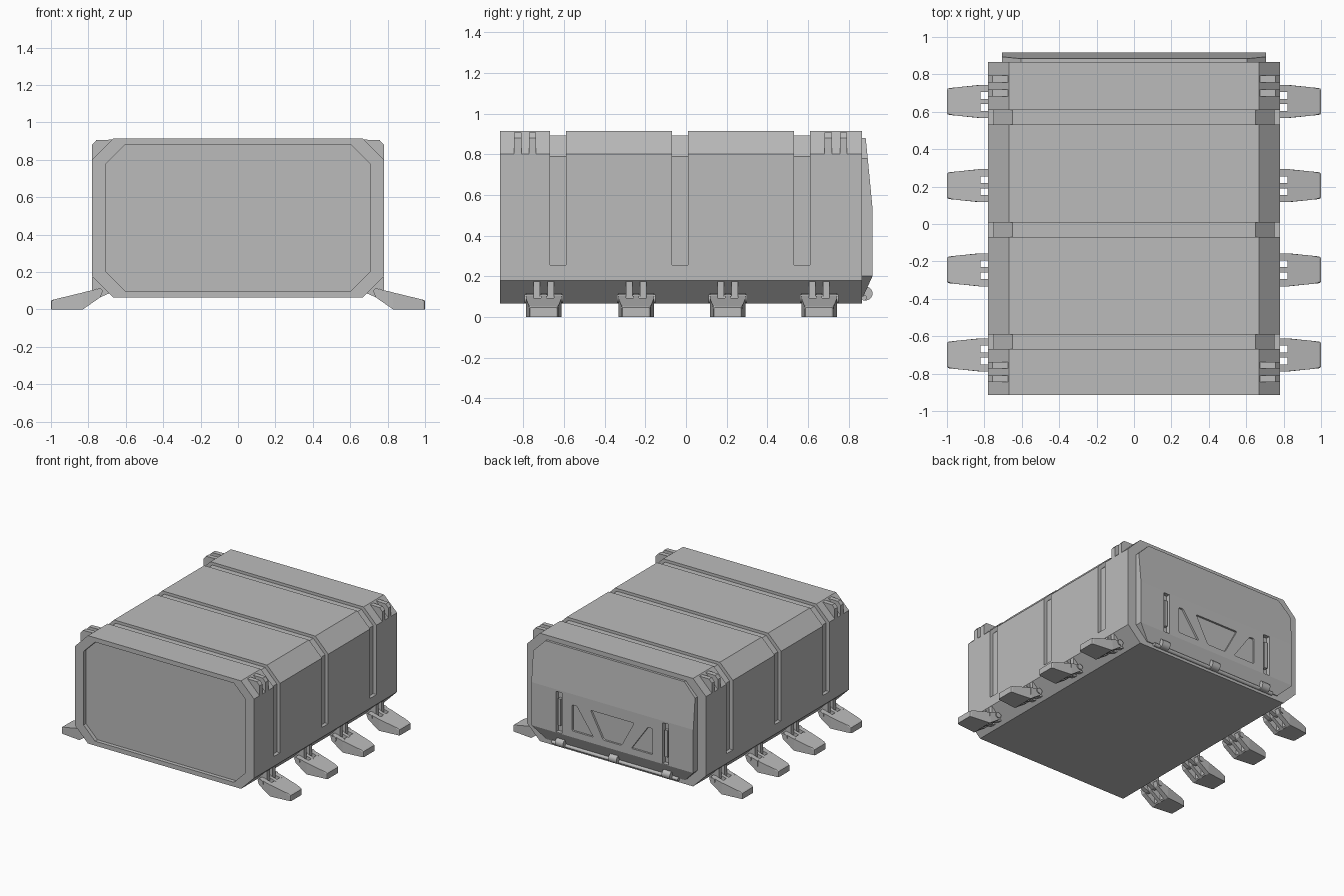
import bpy, bmesh, math
from mathutils import Matrix, Vector

cube = bpy.data.objects.get("Cube")
if cube:
    bpy.data.objects.remove(cube, do_unlink=True)

grey = bpy.data.materials.new("plain_grey")
grey.use_nodes = True
grey.diffuse_color = (0.5, 0.5, 0.5, 1)
grey.node_tree.nodes["Principled BSDF"].inputs["Base Color"].default_value = grey.diffuse_color


def add_prism(bm, pts, y0, y1, rounding=0):
    """Extrude an (x, z) outline from y0 to y1, optionally rounding its corners."""
    a = [bm.verts.new((x, y0, z)) for x, z in pts]
    b = [bm.verts.new((x, y1, z)) for x, z in pts]
    n = len(pts)
    faces = [bm.faces.new(a), bm.faces.new(b[::-1])]
    for i in range(n):
        j = (i + 1) % n
        faces.append(bm.faces.new((a[i], b[i], b[j], a[j])))
    bmesh.ops.recalc_face_normals(bm, faces=faces)
    if rounding:
        edges = [bm.edges.get((a[i], b[i])) for i in range(n)]
        bmesh.ops.bevel(bm, geom=edges, offset=rounding, segments=3,
                        profile=0.5, affect='EDGES')


def add_box(bm, x0, x1, y0, y1, z0, z1):
    add_prism(bm, [(x0, z0), (x1, z0), (x1, z1), (x0, z1)], y0, y1)


def add_rod(bm, center, radius, length, axis, sides=20):
    turn = Matrix.Rotation(math.pi / 2, 4, 'Y' if axis == 'X' else 'X')
    bmesh.ops.create_cone(bm, cap_ends=True, segments=sides, radius1=radius,
                          radius2=radius, depth=length,
                          matrix=Matrix.Translation(center) @ turn)


def make(name, bm, mirror=False, smooth=False):
    mesh = bpy.data.meshes.new(name)
    bm.to_mesh(mesh)
    bm.free()
    ob = bpy.data.objects.new(name, mesh)
    bpy.context.collection.objects.link(ob)
    mesh.materials.append(grey)
    if smooth:
        select(ob)
        bpy.ops.object.shade_smooth_by_angle(angle=math.radians(35))
    if mirror:
        ob.modifiers.new("mirror", 'MIRROR')
    return ob


def select(ob):
    bpy.ops.object.select_all(action='DESELECT')
    ob.select_set(True)
    bpy.context.view_layer.objects.active = ob


def cut(ob, cutter):
    cutter.hide_render = True
    mod = ob.modifiers.new("cut", 'BOOLEAN')
    mod.operation = 'DIFFERENCE'
    mod.solver = 'EXACT'
    mod.object = cutter
    select(ob)
    bpy.ops.object.modifier_apply(modifier=mod.name)
    bpy.data.objects.remove(cutter, do_unlink=True)


def octagon(half, z0, z1, c):
    right = [(half - c, z0), (half, z0 + c), (half, z1 - c), (half - c, z1)]
    return right + [(-x, z) for x, z in reversed(right)]


# Chamfered container body
FRONT, BACK = -0.915, 0.865
bm = bmesh.new()
add_prism(bm, octagon(0.78, 0.065, 0.915, 0.113), FRONT, BACK)
body = make("container_body", bm)

# Three strap grooves over the roof and sides, and the recessed front panel
bm = bmesh.new()
inner = [(0.752, 0.255), (0.752, 0.79), (0.65, 0.893)]
arch = [(1, 0.255)] + inner + [(-x, z) for x, z in reversed(inner)]
arch += [(-1, 0.255), (-1, 1.1), (1, 1.1)]
for y in (-0.63, -0.03, 0.57):
    add_prism(bm, arch, y - 0.039, y + 0.039)
add_prism(bm, octagon(0.705, 0.10, 0.88, 0.10), FRONT - 0.1, FRONT + 0.03)
cut(body, make("groove_cutter", bm))

# Paired fins on the upper corners
bm = bmesh.new()
fin = [(0.78, 0.79), (0.78, 0.88), (0.757, 0.906), (0.668, 0.908), (0.65, 0.88), (0.74, 0.79)]
for y in (-0.828, -0.755, 0.70, 0.775):
    add_prism(bm, fin, y - 0.018, y + 0.018)
make("corner_fins", bm, mirror=True)

# Rear door: octagonal, leaning in at the top and folding in at the bottom
bm = bmesh.new()
rows = [(0.10, 0.605, 0.872), (0.20, 0.705, 0.917), (0.54, 0.705, 0.917),
        (0.78, 0.705, 0.894), (0.88, 0.605, 0.884)]
for z, half, y in rows:
    for s in (-1, 1):
        bm.verts.new((s * half, y, z))
        bm.verts.new((s * half, 0.85, z))
bmesh.ops.convex_hull(bm, input=bm.verts)
bmesh.ops.dissolve_limit(bm, angle_limit=0.02, verts=bm.verts, edges=bm.edges)
door = make("rear_door", bm)

# Recessed truss pattern and handle slots in the door
bm = bmesh.new()
add_prism(bm, [(-0.19, 0.455), (0.19, 0.455), (0.08, 0.25), (-0.08, 0.25)], 0.902, 1, 0.012)
for s in (-1, 1):
    add_prism(bm, [(s * 0.35, 0.455), (s * 0.31, 0.455), (s * 0.165, 0.25), (s * 0.35, 0.25)],
              0.902, 1, 0.01)
    add_box(bm, s * 0.465 - 0.026, s * 0.465 + 0.026, 0.885, 1, 0.205, 0.525)
cut(door, make("door_cutter", bm))

# Door handles standing in the slots
bm = bmesh.new()
add_box(bm, 0.453, 0.477, 0.88, 0.912, 0.26, 0.47)
make("door_handles", bm, mirror=True)

# Door hinges with a rod running through them
bm = bmesh.new()
for x in (-0.465, 0, 0.465):
    add_rod(bm, (x, 0.884, 0.115), 0.034, 0.07, 'X')
add_rod(bm, (0, 0.876, 0.095), 0.014, 1.1, 'X')
make("door_hinges", bm, smooth=True)

# Folding feet, each with lugs on the body and a hinge pin
prong = [(0.735, 0.114), (0.722, 0.1), (0.735, 0.066), (0.83, 0), (0.83, 0.091)]
pad = [(0.82, 0.093), (0.82, 0.007), (0.83, 0), (1.0, 0), (1.0, 0.046), (0.99, 0.052)]
lug = [(0.78, 0.175), (0.78, 0.085), (0.765, 0.066), (0.735, 0.066), (0.68, 0.09)]
feet, lugs, pins = bmesh.new(), bmesh.new(), bmesh.new()
for y in (-0.7, -0.245, 0.205, 0.655):
    foot = bmesh.new()
    add_prism(foot, pad, -0.088, 0.088)
    tips = [e for e in foot.edges if all(v.co.x > 0.98 for v in e.verts)
            and abs(e.verts[0].co.y - e.verts[1].co.y) < 0.01]
    bmesh.ops.bevel(foot, geom=tips, offset=0.012, segments=2, profile=0.5, affect='EDGES')
    for y0, y1 in ((-0.088, -0.05), (-0.014, 0.014), (0.05, 0.088)):
        add_prism(foot, prong, y0, y1)
    for v in foot.verts:
        v.co.y *= 1 - 0.2 * max(0, v.co.x - 0.83) / 0.17
        v.co.y += y
    part = bpy.data.meshes.new("foot_part")
    foot.to_mesh(part)
    foot.free()
    feet.from_mesh(part)
    bpy.data.meshes.remove(part)
    for s in (-1, 1):
        add_prism(lugs, lug, y + s * 0.034 - 0.016, y + s * 0.034 + 0.016)
    add_rod(pins, Vector((0.755, y, 0.09)), 0.021, 0.19, 'Y', 16)
make("folding_feet", feet, mirror=True)
make("foot_lugs", lugs, mirror=True)
make("foot_pins", pins, mirror=True, smooth=True)
